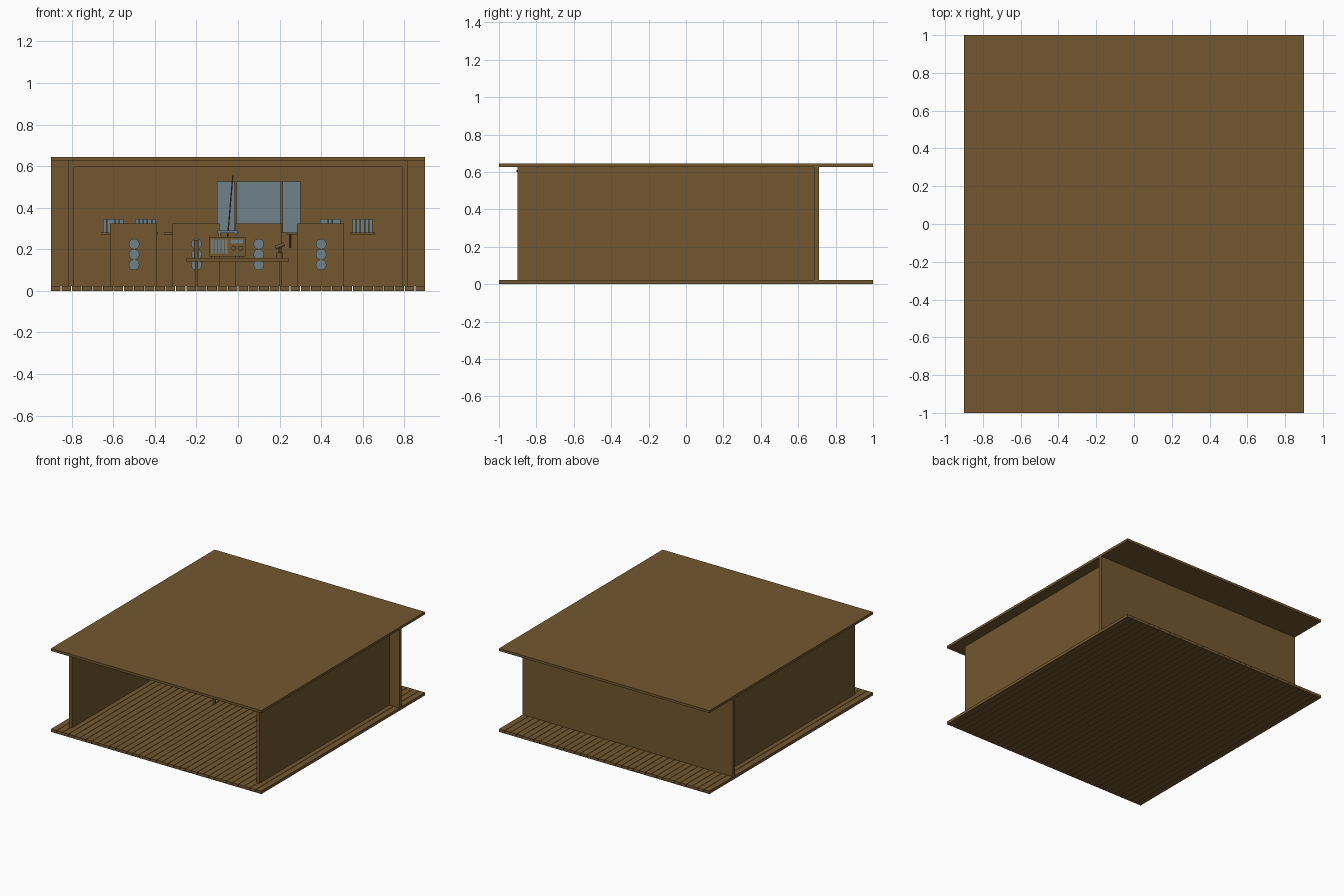
import bpy
from math import radians, pi
from mathutils import Vector

cube = bpy.data.objects.get("Cube")
if cube:
    bpy.data.objects.remove(cube, do_unlink=True)


def material(name, rgb):
    m = bpy.data.materials.new(name)
    m.use_nodes = True
    m.diffuse_color = (*rgb, 1)
    m.node_tree.nodes["Principled BSDF"].inputs["Base Color"].default_value = (*rgb, 1)
    return m


WOOD = material("brown wood", (0.171, 0.095, 0.028))
BLUE = material("grey blue", (0.162, 0.223, 0.254))


def box(name, x, y, z, mat=WOOD):
    """Box from (min, max) pairs on each axis."""
    ends = (x, y, z)
    bpy.ops.mesh.primitive_cube_add(size=1, location=[sum(e) / 2 for e in ends])
    ob = bpy.context.object
    ob.name = name
    ob.scale = [e[1] - e[0] for e in ends]
    bpy.ops.object.transform_apply(location=False, rotation=False)
    ob.data.materials.append(mat)
    return ob


def rod(name, start, end, radius, mat=WOOD, sides=12):
    """Cylinder between two points."""
    a, b = Vector(start), Vector(end)
    bpy.ops.mesh.primitive_cylinder_add(vertices=sides, radius=radius,
                                        depth=(b - a).length, location=(a + b) / 2)
    ob = bpy.context.object
    ob.name = name
    ob.rotation_euler = (b - a).to_track_quat('Z', 'Y').to_euler()
    ob.data.materials.append(mat)
    bpy.ops.object.shade_smooth_by_angle(angle=radians(35))
    return ob


# Plank floor: one board repeated across the width
PLANKS, PITCH, FLOOR = 36, 0.05, 0.022
floor = box("floor_planks", (-0.9, -0.9 + PITCH - 0.003), (-1, 1), (0, FLOOR))
array = floor.modifiers.new("planks", 'ARRAY')
array.count = PLANKS
array.use_relative_offset = False
array.use_constant_offset = True
array.constant_offset_displace = (PITCH + 0.003 / (PLANKS - 1), 0, 0)

# Roof and walls
CEIL = 0.626
box("roof", (-0.9, 0.9), (-1, 1), (CEIL, 0.645))
box("back_wall", (-0.9, 0.9), (0.685, 0.71), (FLOOR, CEIL))
for side, s in (("left", 1), ("right", -1)):
    box(side + "_wall", sorted((0.79 * s, 0.815 * s)), (-0.9, 0.685), (FLOOR, CEIL))

# Beam under the roof with a row of pegs
box("roof_beam", (-0.79, 0.79), (-0.9, -0.875), (0.595, CEIL))
for i in range(-7, 8):
    rod("beam_peg", (i / 10, -0.905, 0.605), (i / 10, -0.9, 0.605), 0.005, sides=8)

# Wide pane on the back wall with a sunken border and two upright bars
box("window_frame", (-0.1, 0.3), (0.675, 0.685), (0.28, 0.525), BLUE)
box("window_pane", (-0.085, 0.285), (0.671, 0.675), (0.295, 0.51), BLUE)
for x in (-0.01, 0.21):
    box("window_bar", (x - 0.006, x + 0.006), (0.66, 0.671), (0.28, 0.525))

# Wall shelves, the outer ones holding books
for s in (-1, 1):
    for k, x in enumerate((0.6, 0.445, 0.295)):
        cx = x * s
        box("wall_shelf", (cx - 0.06, cx + 0.06), (0.58, 0.685), (0.27, 0.28))
        if k < 2:
            for b in range(5):
                left = cx - 0.05 + b * 0.02
                box("book", (left, left + 0.018), (0.6, 0.67), (0.28, 0.345), BLUE)

# Four cabinets with three round dials each
for x in (-0.5, -0.2, 0.1, 0.4):
    box("cabinet", (x - 0.115, x + 0.11), (0.35, 0.57), (FLOOR, 0.325))
    for z in (0.125, 0.175, 0.225):
        rod("cabinet_dial", (x, 0.342, z), (x, 0.35, z), 0.026, BLUE)

# Desk
TOP = 0.158
box("desk_top", (-0.25, 0.245), (-0.03, 0.2), (0.14, TOP))
for x in (-0.2, 0.205):
    for y in (0, 0.17):
        box("desk_leg", (x - 0.007, x + 0.007), (y - 0.007, y + 0.007), (FLOOR, 0.14))

# Radio set with grille, knobs, handle and aerial
box("radio_body", (-0.14, 0.035), (0.06, 0.15), (TOP + 0.007, 0.26))
for x in (-0.12, 0.015):
    box("radio_foot", (x - 0.01, x + 0.01), (0.07, 0.14), (TOP, TOP + 0.007))
for i in range(5):
    x = -0.13 + i * 0.017
    box("radio_grille_bar", (x, x + 0.012), (0.055, 0.06), (0.18, 0.248), BLUE)
for x in (-0.02, 0.012):
    rod("radio_knob", (x, 0.048, 0.205), (x, 0.06, 0.205), 0.012)
box("radio_dial", (-0.035, 0.025), (0.055, 0.06), (0.228, 0.248), BLUE)
for x in (-0.09, -0.01):
    box("radio_handle_post", (x - 0.005, x + 0.005), (0.1, 0.11), (0.26, 0.28), BLUE)
box("radio_handle", (-0.1, 0), (0.098, 0.112), (0.278, 0.29), BLUE)
rod("radio_aerial", (-0.05, 0.13, 0.26), (-0.025, 0.13, 0.555), 0.003, sides=8)

# Bottle and microphone on the desk
rod("bottle", (-0.2, 0.08, TOP), (-0.2, 0.08, 0.245), 0.011)
rod("microphone_base", (0.2, 0.08, TOP), (0.2, 0.08, 0.185), 0.015)
rod("microphone_stem", (0.2, 0.08, 0.185), (0.2, 0.08, 0.215), 0.004)
rod("microphone_head", (0.18, 0.08, 0.208), (0.222, 0.08, 0.225), 0.009)
rod("wall_hook", (0.25, 0.67, 0.205), (0.25, 0.67, 0.27), 0.005, sides=8)
